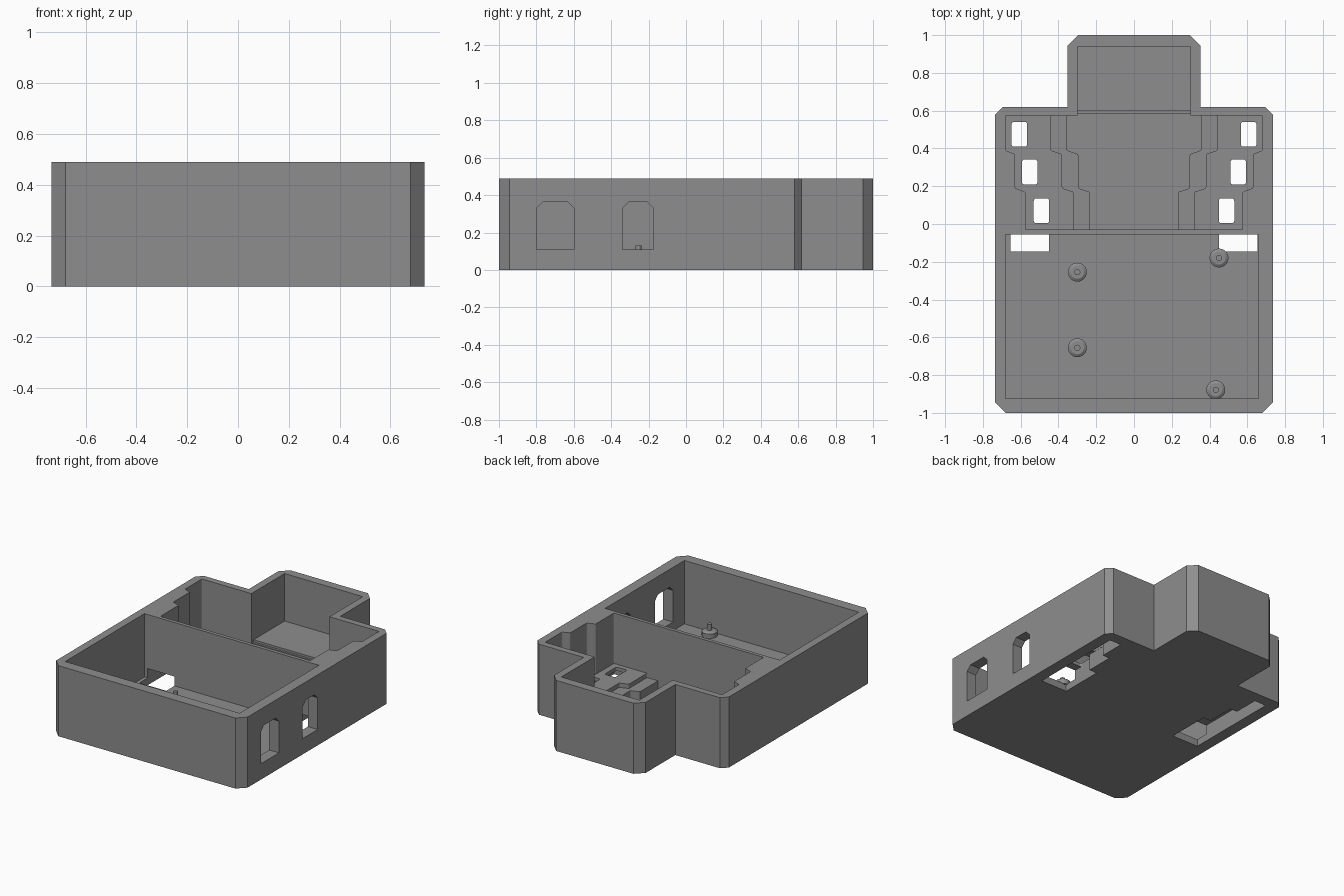
import bpy, bmesh, math
from mathutils import Vector

if "Cube" in bpy.data.objects:
    bpy.data.objects.remove(bpy.data.objects["Cube"])

grey = bpy.data.materials.new("plain_grey")
grey.diffuse_color = (0.27, 0.27, 0.27, 1)
grey.use_nodes = True
grey.node_tree.nodes["Principled BSDF"].inputs["Base Color"].default_value = grey.diffuse_color
H, FLOOR = 0.49, 0.05


def rounded(pts, r, n=4):
    """Replace each corner of an outline with a small curve."""
    if r == 0:
        return pts
    out = []
    for i, p in enumerate(pts):
        p = Vector(p)
        a = p + (Vector(pts[i - 1]) - p).normalized() * r
        b = p + (Vector(pts[(i + 1) % len(pts)]) - p).normalized() * r
        for k in range(n + 1):
            t = k / n
            out.append(tuple(a * (1 - t) ** 2 + p * 2 * t * (1 - t) + b * t * t))
    return out


def prism(name, pts, lo, hi, axis="z", r=0):
    """Extrude an outline along z (points x, y) or x (points y, z)."""
    pts = rounded(pts, r)
    place = (lambda p, h: (p[0], p[1], h)) if axis == "z" else (lambda p, h: (h, p[0], p[1]))
    bm = bmesh.new()
    low = [bm.verts.new(place(p, lo)) for p in pts]
    top = [bm.verts.new(place(p, hi)) for p in pts]
    bm.faces.new(low)
    bm.faces.new(top)
    for i in range(len(pts)):
        j = (i + 1) % len(pts)
        bm.faces.new((low[i], low[j], top[j], top[i]))
    bmesh.ops.recalc_face_normals(bm, faces=bm.faces)
    mesh = bpy.data.meshes.new(name)
    bm.to_mesh(mesh)
    bm.free()
    mesh.materials.append(grey)
    ob = bpy.data.objects.new(name, mesh)
    bpy.context.collection.objects.link(ob)
    return ob


def rect(x0, x1, y0, y1):
    return [(x0, y0), (x1, y0), (x1, y1), (x0, y1)]


def mirrored(half):
    return half + [(-x, y) for x, y in reversed(half)]


def stepped(a, b, c, y_end):
    """Symmetric outline that widens in two steps towards the back."""
    return mirrored([(a, -0.03), (a, 0.17), (b, 0.19), (b, 0.37), (c, 0.39), (c, y_end)])


# Case body with chamfered corners
case = prism("case", mirrored([
    (0.68, -1), (0.735, -0.945), (0.735, 0.58), (0.695, 0.62),
    (0.352, 0.62), (0.352, 0.945), (0.297, 1)]), 0, H)


def cut(*args, **kw):
    tool = prism("cutter", *args, **kw)
    tool.hide_render = True
    mod = case.modifiers.new("cut", "BOOLEAN")
    mod.operation, mod.solver, mod.object = "DIFFERENCE", "EXACT", tool
    bpy.context.view_layer.objects.active = case
    bpy.ops.object.modifier_apply(modifier=mod.name)
    bpy.data.objects.remove(tool)


# Front compartment
cut(rect(-0.68, 0.66, -0.925, -0.055), FLOOR, 0.6)
# Rear compartment: shelf, ledge and sunken middle
cut(stepped(0.575, 0.63, 0.68, 0.575), 0.14, 0.6, r=0.008)
cut(stepped(0.32, 0.38, 0.44, 0.575), 0.11, 0.6, r=0.008)
cut(stepped(0.235, 0.295, 0.355, 0.575), FLOOR, 0.6, r=0.008)
# Neck compartment with a raised floor and a low sill
cut(rect(-0.3, 0.3, 0.55, 0.94), 0.16, 0.6)
cut(rect(-0.3, 0.3, 0.55, 0.6), 0.145, 0.6)
cut(rect(-0.3, 0.3, 0.55, 0.585), FLOOR, 0.6)

for s in (-1, 1):
    # Cable channel open underneath, passing below the divider
    cut([(s * x, y) for x, y in [
        (0.655, -0.145), (0.655, 0.54), (0.565, 0.54), (0.565, 0.36),
        (0.51, 0.36), (0.51, 0.16), (0.45, 0.16), (0.45, -0.145)]], -0.1, 0.115)
    # Slots through the shelf
    for x, y in ((0.49, 0.07), (0.552, 0.275), (0.607, 0.475)):
        cut(rect(s * x - 0.041, s * x + 0.041, y - 0.066, y + 0.066), 0.1, 0.3, r=0.015)

# Side windows in the right wall
for y0, y1 in ((-0.8, -0.6), (-0.34, -0.175)):
    cut([(y0, 0.11), (y1, 0.11), (y1, 0.33), (y1 - 0.035, 0.365),
         (y0 + 0.035, 0.365), (y0, 0.33)], 0.5, 0.9, axis="x")


# Board standoffs: tapered base with a locating pin
def standoff(x, y, top):
    profile = [(0.05, 0.045), (0.05, 0.08), (0.035, 0.09), (0.016, 0.09), (0.016, top)]
    n = 24
    bm = bmesh.new()
    rings = [[bm.verts.new((x + r * math.cos(2 * math.pi * k / n),
                            y + r * math.sin(2 * math.pi * k / n), z))
              for k in range(n)] for r, z in profile]
    bm.faces.new(rings[0])
    bm.faces.new(rings[-1])
    for a, b in zip(rings, rings[1:]):
        for k in range(n):
            bm.faces.new((a[k], a[(k + 1) % n], b[(k + 1) % n], b[k]))
    bmesh.ops.recalc_face_normals(bm, faces=bm.faces)
    mesh = bpy.data.meshes.new("standoff")
    bm.to_mesh(mesh)
    bm.free()
    mesh.materials.append(grey)
    ob = bpy.data.objects.new("standoff", mesh)
    bpy.context.collection.objects.link(ob)


for x, y, top in ((-0.3, -0.255, 0.13), (-0.3, -0.655, 0.11),
                  (0.45, -0.18, 0.11), (0.433, -0.878, 0.13)):
    standoff(x, y, top)
